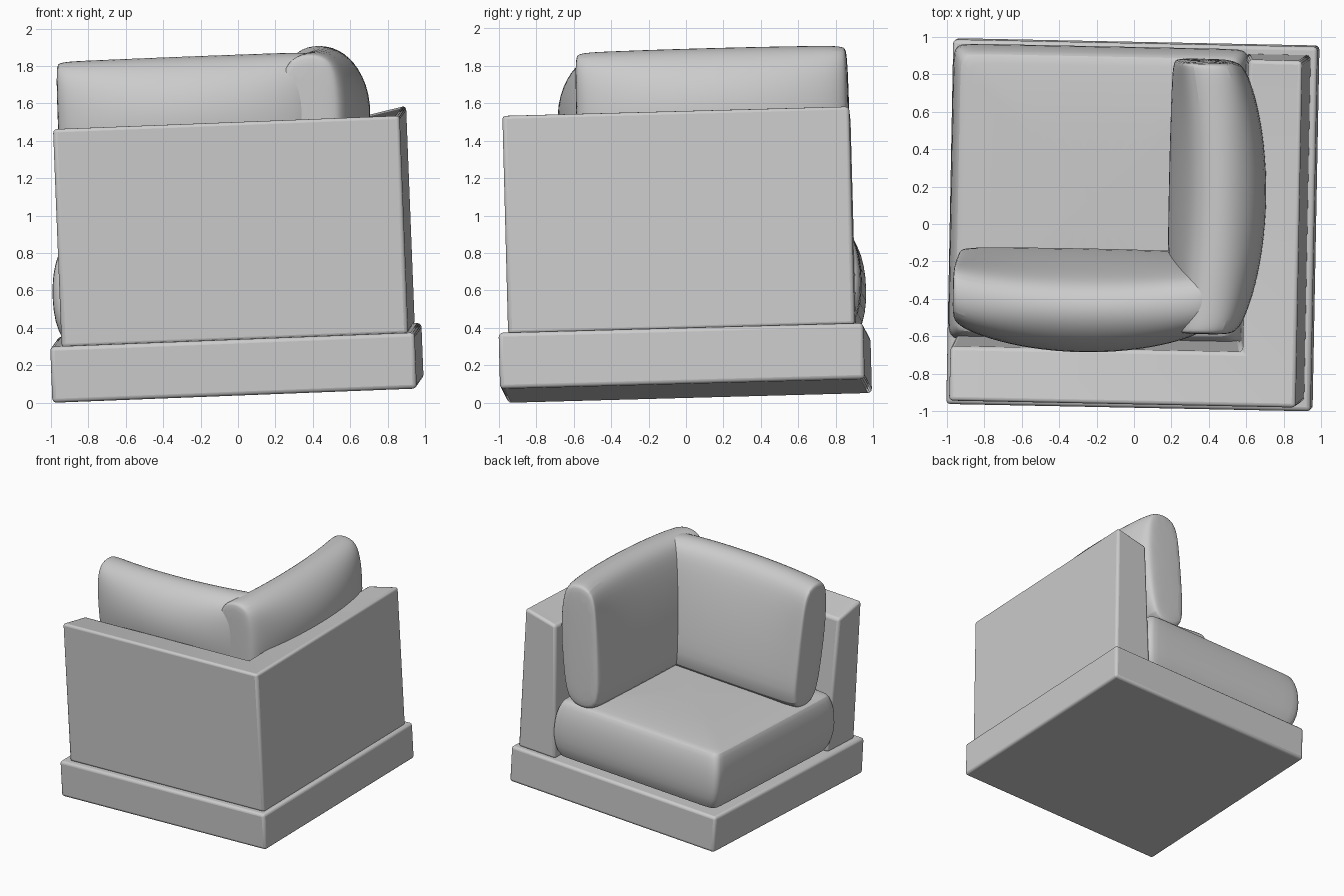
import bpy, bmesh, math
from mathutils import Matrix, Euler

cube = bpy.data.objects.get("Cube")
if cube:
    bpy.data.objects.remove(cube, do_unlink=True)

# The whole seat rests with a slight tilt
TILT = (Matrix.Translation((0, 0, 0.063))
        @ Euler([math.radians(a) for a in (1.55, -2.23, -1.15)]).to_matrix().to_4x4())

fabric = bpy.data.materials.new("grey fabric")
fabric.use_nodes = True
GREY = (0.6, 0.6, 0.6, 1)
fabric.diffuse_color = GREY
fabric.node_tree.nodes["Principled BSDF"].inputs["Base Color"].default_value = GREY


def loft(name, rings, bevel=0, subdivide=0):
    """Skin a list of matching closed rings and cap both ends."""
    bm = bmesh.new()
    loops = [[bm.verts.new(p) for p in ring] for ring in rings]
    n = len(loops[0])
    for a, b in zip(loops, loops[1:]):
        for i in range(n):
            j = (i + 1) % n
            bm.faces.new((a[i], a[j], b[j], b[i]))
    bm.faces.new(loops[0])
    bm.faces.new(loops[-1])
    bmesh.ops.recalc_face_normals(bm, faces=bm.faces)
    mesh = bpy.data.meshes.new(name)
    bm.to_mesh(mesh)
    bm.free()
    mesh.materials.append(fabric)
    obj = bpy.data.objects.new(name, mesh)
    bpy.context.collection.objects.link(obj)
    obj.matrix_world = TILT
    if bevel:
        mod = obj.modifiers.new("soft edges", 'BEVEL')
        mod.width, mod.segments = bevel, 3
        mod.limit_method, mod.angle_limit = 'ANGLE', math.radians(30)
    if subdivide:
        mod = obj.modifiers.new("smooth", 'SUBSURF')
        mod.levels = mod.render_levels = subdivide
    bpy.ops.object.select_all(action='DESELECT')
    obj.select_set(True)
    bpy.context.view_layer.objects.active = obj
    bpy.ops.object.shade_smooth_by_angle(angle=math.radians(40))
    return obj


def square(half, z, cx=0, cy=0):
    return [(cx + sx * half, cy + sy * half, z)
            for sx, sy in ((-1, -1), (1, -1), (1, 1), (-1, 1))]


# Plinth
loft("base", [square(0.975, 0), square(0.975, 0.3)], bevel=0.022)

# Two mitred walls swept around the corner, top sloping inward
wall = [(0, 0.29), (0, 1.465), (0.29, 1.405), (0.35, 0.29)]
left, right, front, back = -0.915, 0.94, -0.925, 0.93
loft("corner_walls", [
    [(left, front + o, z) for o, z in wall],
    [(right - o, front + o, z) for o, z in wall],
    [(right - o, back, z) for o, z in wall]], bevel=0.022)


# Seat cushion: stacked rounded squares with bulging sides
def cushion_ring(half, z, steps=6, corner=0.06):
    inner, pts = half - corner, []
    for k, (sx, sy) in enumerate(((1, 1), (-1, 1), (-1, -1), (1, -1))):
        for a in (0, 30, 60, 90):
            t = math.radians(a + 90 * k)
            pts.append((sx * inner + corner * math.cos(t), sy * inner + corner * math.sin(t)))
        # straight run to the next corner
        nx, ny = ((-1, 1), (-1, -1), (1, -1), (1, 1))[k]
        t = math.radians(90 + 90 * k)
        ox, oy = corner * math.cos(t), corner * math.sin(t)
        for i in range(1, steps):
            f = i / steps
            pts.append((inner * (sx + (nx - sx) * f) + ox, inner * (sy + (ny - sy) * f) + oy))
    return [(x - 0.17, y + 0.17, z) for x, y in pts]


loft("seat_cushion", [cushion_ring(h, z) for h, z in (
    (0.70, 0.30), (0.75, 0.32), (0.785, 0.42), (0.795, 0.55), (0.785, 0.68),
    (0.76, 0.76), (0.745, 0.79), (0.72, 0.80), (0.55, 0.815), (0.3, 0.825))], subdivide=1)

# Back cushions: section blends from a slim end to a full middle
SLIM = [(0.22, 0.80), (0.235, 1.1), (0.26, 1.4), (0.29, 1.7), (0.35, 1.79), (0.45, 1.81),
        (0.55, 1.79), (0.60, 1.70), (0.60, 1.4), (0.57, 1.1), (0.53, 0.80), (0.38, 0.77)]
FULL = [(0.20, 0.80), (0.23, 1.1), (0.28, 1.4), (0.36, 1.7), (0.43, 1.79), (0.53, 1.82),
        (0.64, 1.78), (0.74, 1.66), (0.79, 1.45), (0.70, 1.1), (0.56, 0.80), (0.38, 0.77)]


def back_cushion(name, u0, u1, place):
    rings = []
    for t, scale in ((0, 0.86), (0.012, 0.96), (0.05, 1), (0.15, 1), (0.3, 1), (0.5, 1),
                     (0.7, 1), (0.85, 1), (0.95, 1), (0.988, 0.96), (1, 0.86)):
        f = math.sin(math.pi * t) ** 0.6
        sec = [(a[0] + (b[0] - a[0]) * f, a[1] + (b[1] - a[1]) * f) for a, b in zip(SLIM, FULL)]
        cd = sum(p[0] for p in sec) / len(sec)
        cz = sum(p[1] for p in sec) / len(sec)
        trim = 1 - (1 - scale) * 0.4    # height shrinks less than thickness
        rings.append([place(cd + (d - cd) * scale, u0 + (u1 - u0) * t, cz + (z - cz) * trim)
                      for d, z in sec])
    loft(name, rings, subdivide=2)


back_cushion("side_back_cushion", -0.54, 0.92, lambda d, u, z: (d, u, z))
back_cushion("front_back_cushion", -0.48, 0.90, lambda d, u, z: (-u, 0.11 - d, z))
